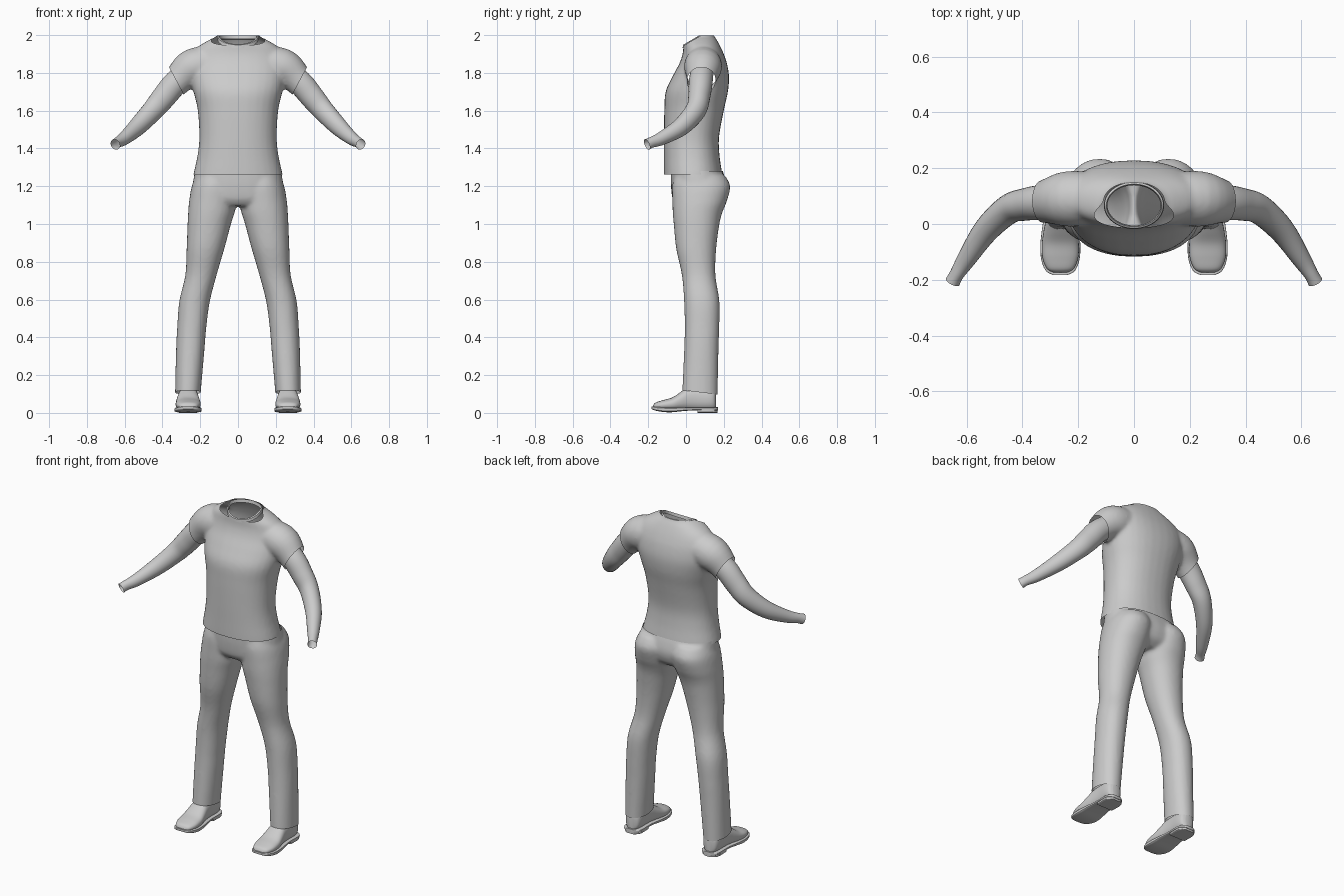
import bpy, bmesh, math
from mathutils import Vector

if "Cube" in bpy.data.objects:
    bpy.data.objects.remove(bpy.data.objects["Cube"])

grey = bpy.data.materials.new("plain grey")
grey.diffuse_color = (0.6, 0.6, 0.6, 1)
grey.use_nodes = True
grey.node_tree.nodes["Principled BSDF"].inputs["Base Color"].default_value = grey.diffuse_color


def spline(rows, steps=5):
    """Catmull-Rom interpolation of rows of numbers."""
    rows = [Vector(r) for r in rows]
    p = [rows[0]] + rows + [rows[-1]]
    out = []
    for i in range(1, len(p) - 2):
        a, b, c, d = p[i - 1:i + 3]
        for k in range(steps):
            t = k / steps
            out.append(0.5 * (2 * b + (c - a) * t + (2 * a - 5 * b + 4 * c - d) * t * t
                              + (3 * b - a - 3 * c + d) * t ** 3))
    return out + [rows[-1]]


def loft(bm, rows, axis, n=2.0, seg=32, caps=(True, True)):
    """Skin superellipse sections (x, y, z, half width, half depth)."""
    rows = spline(rows)
    loops = []
    for i, r in enumerate(rows):
        c = Vector(r[:3])
        u, v = Vector((1, 0, 0)), Vector((0, 1, 0))
        if axis == 'Y':
            v = Vector((0, 0, 1))
        elif axis == 'PATH':
            t = Vector(rows[min(i + 1, len(rows) - 1)][:3]) - Vector(rows[max(i - 1, 0)][:3])
            u = t.cross(Vector((0, 0, 1))).normalized()
            v = u.cross(t).normalized()
        ring = []
        for k in range(seg):
            q = math.tau * k / seg
            cs, sn = math.cos(q), math.sin(q)
            ring.append(bm.verts.new(
                c + u * r[3] * math.copysign(abs(cs) ** (2 / n), cs)
                + v * r[4] * math.copysign(abs(sn) ** (2 / n), sn)))
        loops.append(ring)
    for a, b in zip(loops, loops[1:]):
        for k in range(seg):
            j = (k + 1) % seg
            bm.faces.new((a[k], a[j], b[j], b[k]))
    for ring, on in ((loops[0], caps[0]), (loops[-1], caps[1])):
        if on:
            bm.faces.new(ring)


def finish(bm, name, angle=50):
    bmesh.ops.recalc_face_normals(bm, faces=bm.faces)
    me = bpy.data.meshes.new(name)
    bm.to_mesh(me)
    bm.free()
    me.materials.append(grey)
    ob = bpy.data.objects.new(name, me)
    bpy.context.collection.objects.link(ob)
    bpy.ops.object.select_all(action='DESELECT')
    ob.select_set(True)
    bpy.context.view_layer.objects.active = ob
    bpy.ops.object.shade_smooth_by_angle(angle=math.radians(angle))
    return ob


def fuse_and_cut(ob, cuts, smooth):
    """Blend overlapping volumes into cloth, then trim open hems."""
    m = ob.modifiers.new("fuse", 'REMESH')
    m.mode, m.voxel_size = 'VOXEL', 0.01
    s = ob.modifiers.new("soften", 'SMOOTH')
    s.factor, s.iterations = 0.5, smooth
    for name in ("fuse", "soften"):
        bpy.ops.object.modifier_apply(modifier=name)
    bm = bmesh.new()
    bm.from_mesh(ob.data)
    for co, no, test in cuts:
        faces = [f for f in bm.faces if test(f.calc_center_median())]
        geom = set(faces)
        for f in faces:
            geom.update(f.edges)
            geom.update(f.verts)
        bmesh.ops.bisect_plane(bm, geom=list(geom), plane_co=co, plane_no=no, clear_outer=True)
    for f in bm.faces:
        f.smooth = True
        f.material_index = 0
    bm.to_mesh(ob.data)
    bm.free()
    if not ob.data.materials:
        ob.data.materials.append(grey)


def upright(rows):
    """(z, x centre, half width, front y, back y) to loft rows."""
    return [(x, (f + b) / 2, z, w, (b - f) / 2) for z, x, w, f, b in rows]


# Shirt: torso with short sleeves
bm = bmesh.new()
loft(bm, upright([(1.21, 0, .243, -.115, .197), (1.265, 0, .236, -.117, .192),
                  (1.36, 0, .215, -.117, .178), (1.46, 0, .205, -.117, .175),
                  (1.6, 0, .213, -.115, .2), (1.7, 0, .235, -.108, .222),
                  (1.78, 0, .25, -.072, .228), (1.85, 0, .25, -.035, .217),
                  (1.9, 0, .24, -.018, .2), (1.94, 0, .21, -.014, .182),
                  (1.975, 0, .152, -.012, .163), (2.0, 0, .108, -.012, .147),
                  (2.05, 0, .098, -.012, .142)]), 'Z', 2.25)
for s in (1, -1):
    loft(bm, [(.1 * s, .09, 1.85, .09, .09), (.235 * s, .09, 1.83, .1, .1),
              (.325 * s, .08, 1.755, .076, .078), (.42 * s, .07, 1.65, .072, .074)], 'PATH')
shirt = finish(bm, "shirt")
fuse_and_cut(shirt, [
    ((0, 0, 1.262), (0, 0, -1), lambda c: c.z < 1.4),
    ((0, 0, 1.998), (0, 0, 1), lambda c: c.z > 1.9),
    ((0, -.012, 1.945), (0, -.055, .095), lambda c: c.z > 1.9),
    ((.325, 0, 1.755), (.88, 0, -.47), lambda c: c.x > .2 and c.z > 1.58),
    ((-.325, 0, 1.755), (-.88, 0, -.47), lambda c: c.x < -.2 and c.z > 1.58)], 8)

# Collar: thin band around the neck opening
bm = bmesh.new()
band = []
for k in range(48):
    q = math.tau * k / 48
    y = .067 + .077 * math.sin(q)
    z = min(1.992, 1.944 + .58 * (y + .012))
    band.append([bm.verts.new(((.1 + o) * math.cos(q), y + o * math.sin(q), z + h))
                 for o, h in ((.008, -.014), (.006, .003), (-.001, .007), (-.005, -.012))])
for a, b in zip(band, band[1:] + band[:1]):
    for k in range(4):
        bm.faces.new((a[k], a[(k + 1) % 4], b[(k + 1) % 4], b[k]))
finish(bm, "collar")

# Trousers: pelvis and two legs
bm = bmesh.new()
loft(bm, upright([(1.32, 0, .222, -.08, .18), (1.25, 0, .234, -.081, .205),
                  (1.19, 0, .243, -.079, .214), (1.13, 0, .245, -.07, .195),
                  (1.095, 0, .2, -.045, .15)]), 'Z', 2.3)
for s in (1, -1):
    loft(bm, upright([(1.26, s * .115, .105, -.06, .205), (1.2, s * .123, .122, -.073, .234),
                      (1.12, s * .133, .126, -.072, .216), (1.06, s * .141, .123, -.07, .192),
                      (1.0, s * .152, .115, -.065, .177), (.87, s * .172, .1, -.052, .16),
                      (.73, s * .196, .083, -.022, .156), (.59, s * .23, .081, -.01, .177),
                      (.45, s * .245, .077, -.007, .176), (.33, s * .253, .075, -.01, .172),
                      (.11, s * .265, .068, -.02, .168), (.05, s * .267, .067, -.02, .168)]),
         'Z', 2.15)
trousers = finish(bm, "trousers")
fuse_and_cut(trousers, [
    ((0, 0, 1.28), (0, 0, 1), lambda c: c.z > 1.2),
    ((0, .08, .108), (0, -.12, -1), lambda c: c.z < .2)], 6)

for s, side in ((1, "left"), (-1, "right")):
    # Arm: bent tube open at the wrist
    bm = bmesh.new()
    loft(bm, [(.23 * s, .088, 1.83, .06, .06), (.325 * s, .078, 1.752, .063, .066),
              (.39 * s, .07, 1.675, .058, .064), (.45 * s, .052, 1.603, .053, .058),
              (.53 * s, -.022, 1.518, .046, .049), (.6 * s, -.125, 1.455, .034, .036),
              (.635 * s, -.18, 1.433, .026, .029), (.65 * s, -.207, 1.421, .027, .03)],
         'PATH', seg=24, caps=(True, False))
    finish(bm, side + "_arm")

    # Shoe upper: (y, half width, bottom, top)
    cx = .264 * s

    def along(rows):
        return [(cx, y, (b + t) / 2, w, (t - b) / 2) for y, w, b, t in rows]
    bm = bmesh.new()
    loft(bm, along([(-.174, .024, .022, .04), (-.16, .048, .018, .055), (-.12, .064, .015, .068),
                    (-.07, .066, .012, .083), (-.025, .06, .012, .113), (.01, .054, .012, .135),
                    (.06, .05, .012, .142), (.12, .05, .012, .14), (.148, .042, .014, .132),
                    (.16, .022, .018, .115)]), 'Y', 2.4, 28)
    finish(bm, side + "_shoe_upper")

    # Sole and heel
    bm = bmesh.new()
    loft(bm, along([(-.182, .028, .02, .034), (-.168, .052, .014, .033), (-.13, .068, .006, .031),
                    (-.08, .072, .003, .03), (-.02, .066, .009, .03), (.04, .058, .013, .03),
                    (.12, .058, .012, .03), (.152, .05, .012, .03), (.17, .026, .012, .03)]),
         'Y', 5, 28)
    loft(bm, along([(.062, .054, 0, .02), (.12, .056, 0, .02), (.15, .048, 0, .02),
                    (.167, .025, 0, .02)]), 'Y', 6, 28)
    finish(bm, side + "_shoe_sole", 35)
